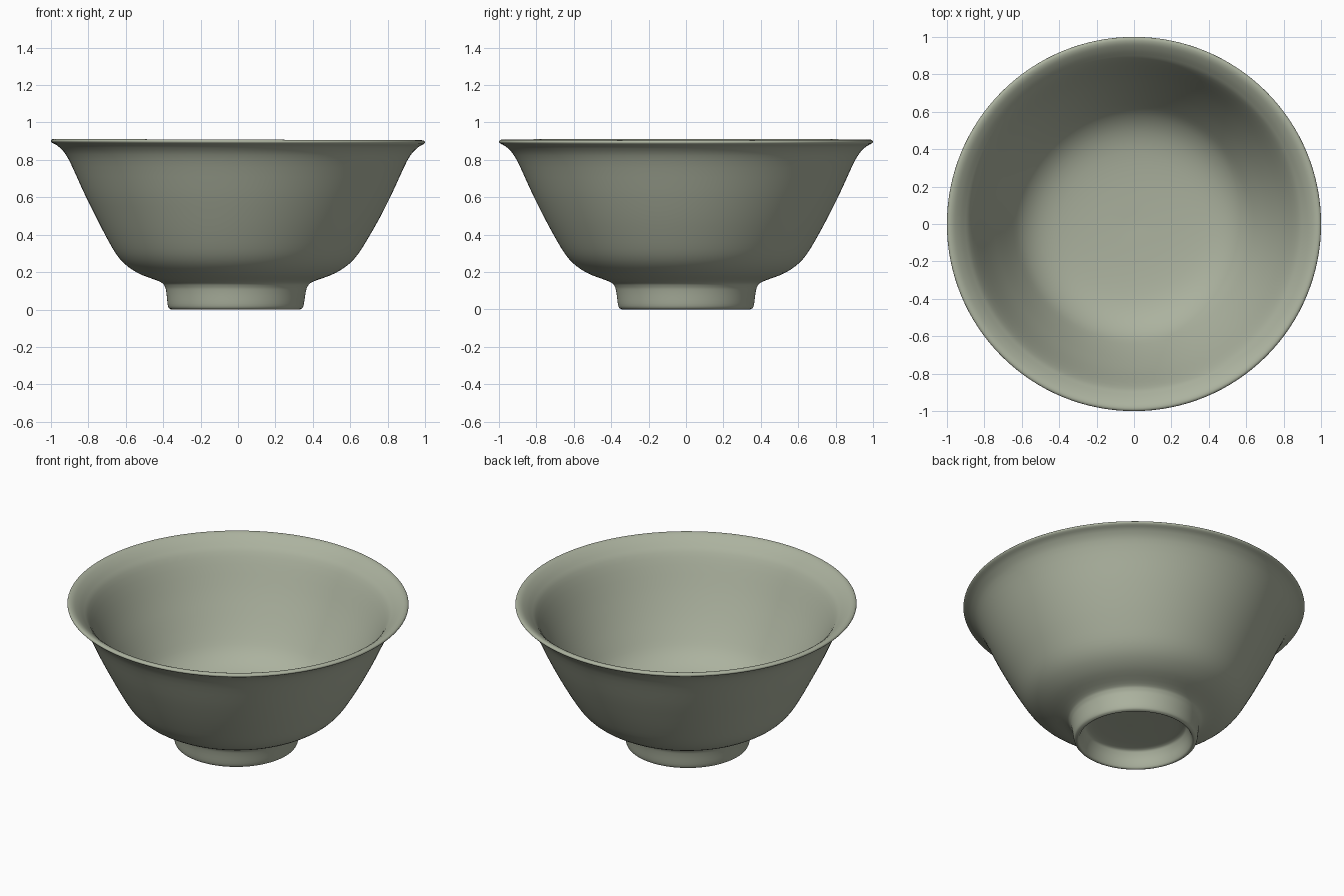
import bpy, bmesh, math
from mathutils import Matrix, Vector

old = bpy.data.objects.get("Cube")
if old:
    bpy.data.objects.remove(old, do_unlink=True)

# Celadon glaze
glaze = bpy.data.materials.new("celadon_glaze")
glaze.use_nodes = True
colour = (0.41, 0.445, 0.345, 1)
glaze.diffuse_color = colour
bsdf = glaze.node_tree.nodes["Principled BSDF"]
bsdf.inputs["Base Color"].default_value = colour
bsdf.inputs["Roughness"].default_value = 0.5

# Cross-section (radius, height), from recess centre round the foot to the inner floor
PROFILE = [
    (0, 0.11), (0.15, 0.11), (0.275, 0.105), (0.305, 0.08), (0.325, 0.02),
    (0.335, 0.003), (0.348, 0.003), (0.362, 0.02), (0.372, 0.09), (0.382, 0.125),
    (0.41, 0.15), (0.53, 0.197), (0.625, 0.27), (0.708, 0.4), (0.812, 0.6),
    (0.905, 0.8), (0.955, 0.865), (0.995, 0.89), (0.998, 0.903), (0.983, 0.909),
    (0.955, 0.898), (0.91, 0.86), (0.865, 0.8), (0.77, 0.6), (0.665, 0.41),
    (0.58, 0.295), (0.46, 0.225), (0.28, 0.195), (0, 0.185),
]


def smooth_path(points, steps=4):
    """Catmull-Rom spline through the points."""
    pts = [Vector((r, 0, z)) for r, z in points]
    ends = [pts[0]] + pts + [pts[-1]]
    path = []
    for a, b, c, d in zip(ends, ends[1:], ends[2:], ends[3:]):
        for i in range(steps):
            t = i / steps
            path.append(0.5 * (2 * b + (c - a) * t + (2 * a - 5 * b + 4 * c - d) * t**2
                               + (3 * b - a - 3 * c + d) * t**3))
    return path + [pts[-1]]


# Revolve the section into one thrown body
bm = bmesh.new()
verts = [bm.verts.new(p) for p in smooth_path(PROFILE)]
edges = [bm.edges.new(pair) for pair in zip(verts, verts[1:])]
bmesh.ops.spin(bm, geom=verts + edges, cent=(0, 0, 0), axis=(0, 0, 1),
               angle=math.tau, steps=128, use_merge=False)
bmesh.ops.remove_doubles(bm, verts=bm.verts, dist=0.0002)
bmesh.ops.recalc_face_normals(bm, faces=bm.faces)

# Slight hand-made lean: foot a little off centre, rim a little higher on one side
for v in bm.verts:
    v.co.x -= 0.013 * max(0, 1 - v.co.z / 0.5)
    v.co.z -= 0.004 * v.co.x * max(0, v.co.z)

mesh = bpy.data.meshes.new("bowl")
bm.to_mesh(mesh)
bm.free()
mesh.materials.append(glaze)
bowl = bpy.data.objects.new("bowl", mesh)
bpy.context.collection.objects.link(bowl)

# Stand it on the ground
lowest = min(v.co.z for v in mesh.vertices)
mesh.transform(Matrix.Translation((0, 0, -lowest)))
mesh.shade_smooth()
